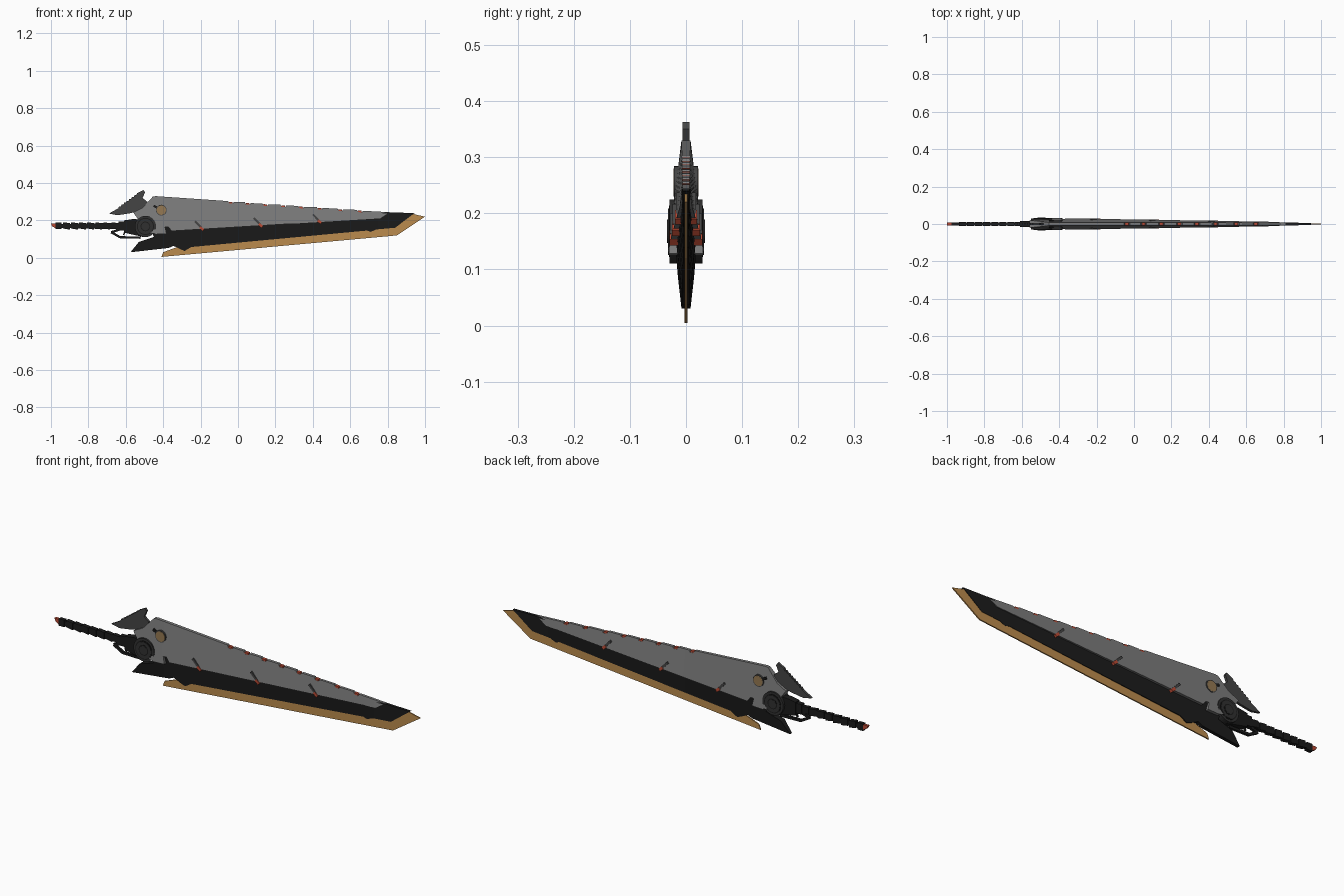
import bpy, bmesh, math
from mathutils import Vector

if "Cube" in bpy.data.objects:
    bpy.data.objects.remove(bpy.data.objects["Cube"])


def mat(name, r, g, b):
    m = bpy.data.materials.new(name)
    m.diffuse_color = (r, g, b, 1)
    m.use_nodes = True
    m.node_tree.nodes["Principled BSDF"].inputs["Base Color"].default_value = m.diffuse_color
    return m


GRAY = mat("plate_gray", 0.2, 0.2, 0.2)
DARK = mat("dark_gray", 0.06, 0.06, 0.06)
CHAR = mat("charcoal", 0.03, 0.03, 0.03)
BLACK = mat("black", 0.011, 0.011, 0.011)
GOLD = mat("gold", 0.5, 0.26, 0.075)
BRASS = mat("dull_brass", 0.3, 0.19, 0.085)
RED = mat("red", 0.5, 0.07, 0.035)


def lerp(a, b, t):
    t = max(0, min(1, t))
    return a + (b - a) * t


def prism(name, pts, half, material, cuts=()):
    """Flat x-z outline thickened to +-half(x, z), sliced at the given x cuts."""
    f = half if callable(half) else (lambda x, z: half)
    bm = bmesh.new()
    bm.faces.new([bm.verts.new((x, 0, z)) for x, z in pts])
    for c in cuts:
        bmesh.ops.bisect_plane(bm, geom=bm.verts[:] + bm.edges[:] + bm.faces[:],
                               plane_co=(c, 0, 0), plane_no=(1, 0, 0))
    bm.verts.index_update()
    n = len(bm.verts)
    co = [v.co.copy() for v in bm.verts]
    verts = [(c.x, s * f(c.x, c.z), c.z) for s in (-1, 1) for c in co]
    front = [[v.index for v in fa.verts] for fa in bm.faces]
    faces = front + [[i + n for i in reversed(fa)] for fa in front]
    for e in bm.edges:
        if len(e.link_faces) == 1:
            a, b = e.verts[0].index, e.verts[1].index
            faces.append([a, b, b + n, a + n])
    bm.free()
    me = bpy.data.meshes.new(name)
    me.from_pydata(verts, [], faces)
    bm = bmesh.new()
    bm.from_mesh(me)
    bmesh.ops.recalc_face_normals(bm, faces=bm.faces[:])
    bm.to_mesh(me)
    bm.free()
    me.materials.append(material)
    ob = bpy.data.objects.new(name, me)
    bpy.context.collection.objects.link(ob)
    return ob


def bar(name, p, q, width, half, material):
    p, q = Vector(p), Vector(q)
    d = (q - p).normalized() * width / 2
    s = Vector((-d.y, d.x))
    return prism(name, [p + s, q + s, q - s, p - s], half, material)


def disc(name, x, z, r, half, material, n=32):
    pts = [(x + r * math.cos(2 * math.pi * i / n), z + r * math.sin(2 * math.pi * i / n))
           for i in range(n)]
    return prism(name, pts, half, material)


def box(name, x0, x1, z0, z1, half, material):
    return prism(name, [(x0, z0), (x1, z0), (x1, z1), (x0, z1)], half, material)


CUTS = [-0.4, -0.2, 0, 0.2, 0.4, 0.6, 0.75]

# Gold cutting edge
prism("cutting_edge", [(-0.41, 0.005), (0.85, 0.12), (1.0, 0.22), (0.93, 0.236),
                       (0.80, 0.19), (-0.25, 0.085), (-0.36, 0.045), (-0.40, 0.03)],
      0.003, GOLD)


# Black blade body, thinner toward its lower edge and the tip
def body_half(x, z):
    t = (x + 0.5) / 1.45
    zb, zt = 0.083 + 0.092 * x, 0.165 + 0.063 * x
    return lerp(lerp(0.008, 0.004, t), lerp(0.02, 0.006, t), (z - zb) / (zt - zb))


prism("blade_body", [(-0.575, 0.03), (-0.37, 0.053), (-0.345, 0.064), (-0.31, 0.047),
                     (-0.285, 0.037), (-0.25, 0.058), (0.69, 0.146), (0.71, 0.139),
                     (0.74, 0.152), (0.84, 0.161), (0.945, 0.24), (0.79, 0.243),
                     (0.72, 0.225), (-0.36, 0.165), (-0.47, 0.165), (-0.45, 0.112),
                     (-0.53, 0.085)], body_half, BLACK, CUTS + [0.85])


# Gray upper plate, wedge section with a notched spine
def spine(x):
    return 0.33 - (x + 0.445) * 0.0677


def plate_half(x, z):
    t = (x + 0.45) / 1.25
    zb, zt = 0.163 + 0.06 * x, spine(x)
    return lerp(lerp(0.032, 0.011, t), lerp(0.008, 0.006, t), (z - zb) / (zt - zb))


NOTCHES = [-0.04, 0.05, 0.145, 0.24, 0.335, 0.435, 0.545, 0.65]
outline = [(-0.51, 0.268), (-0.455, 0.328), (-0.44, 0.33)]
for x in NOTCHES:
    for dx, dz in ((-0.014, 0), (-0.006, 0.012), (0.012, 0.012), (0.018, 0.003)):
        outline.append((x + dx, spine(x + dx) - dz))
outline += [(0.81, 0.244), (0.76, 0.211), (-0.33, 0.145), (-0.355, 0.143),
            (-0.372, 0.165), (-0.39, 0.165), (-0.382, 0.128), (-0.44, 0.126),
            (-0.5, 0.15), (-0.53, 0.2), (-0.56, 0.243)]
prism("upper_plate", outline, plate_half, GRAY, CUTS)
for i, x in enumerate(NOTCHES):
    z = spine(x)
    prism(f"spine_light_{i}", [(x - 0.008, z - 0.016), (x + 0.013, z - 0.016),
                               (x + 0.010, z - 0.004), (x - 0.008, z - 0.003)], 0.0075, RED)

# Slanted pins across the plate's lower edge, with red ends
for i, (x, z) in enumerate([(-0.205, 0.17), (0.11, 0.187), (0.425, 0.207)]):
    h = plate_half(x, z - 0.01) + 0.002
    bar(f"pin_{i}", (x - 0.025, z + 0.026), (x + 0.01, z - 0.010), 0.011, h, DARK)
    bar(f"pin_end_{i}", (x + 0.002, z - 0.006), (x + 0.02, z - 0.022), 0.014, h + 0.001, RED)

# Hub: stepped rings at the guard
for nm, r, h, m in (("rim", 0.057, 0.029, CHAR), ("groove", 0.046, 0.0305, BLACK),
                    ("ring", 0.041, 0.032, CHAR), ("inner_groove", 0.026, 0.0325, BLACK),
                    ("cap", 0.021, 0.0335, CHAR)):
    disc("hub_" + nm, -0.495, 0.168, r, h, m)

# Brass button with its small lever
disc("button_rim", -0.41, 0.255, 0.029, 0.0215, DARK)
disc("button", -0.41, 0.255, 0.025, 0.0225, BRASS)
bar("button_lever", (-0.452, 0.278), (-0.425, 0.265), 0.012, 0.021, BLACK)

# Rear wing with a serrated upper edge
wing = [(-0.69, 0.237)]
a, b = Vector((-0.64, 0.265)), Vector((-0.53, 0.345))
for i in range(8):
    p = a.lerp(b, i / 8)
    wing += [(p.x, p.y), (p.x + 0.004, p.y + 0.010)]
wing += [(-0.505, 0.363), (-0.497, 0.35), (-0.51, 0.32), (-0.485, 0.3),
         (-0.50, 0.245), (-0.55, 0.245), (-0.585, 0.237), (-0.645, 0.228)]
prism("rear_wing", wing, 0.006, DARK)

# Handle: core, grip segments, collar and pommel
prism("handle_core", [(-0.97, 0.16), (-0.5, 0.15), (-0.5, 0.19), (-0.97, 0.18)], 0.007, BLACK)
for i in range(7):
    x = -0.935 + i * 0.043
    prism(f"grip_{i}", [(x, 0.157), (x + 0.036, 0.151), (x + 0.036, 0.186), (x, 0.19)],
          0.010, BLACK)
box("handle_collar", -0.64, -0.6, 0.146, 0.195, 0.012, BLACK)
prism("guard_block", [(-0.61, 0.135), (-0.5, 0.11), (-0.47, 0.2), (-0.56, 0.208), (-0.61, 0.2)],
      0.016, BLACK)
box("pommel_collar", -0.975, -0.945, 0.153, 0.188, 0.009, BLACK)
prism("pommel", [(-0.975, 0.158), (-0.975, 0.183), (-1.0, 0.184), (-0.995, 0.17)], 0.007, RED)

# Trigger guard loop and trigger
loop = [(-0.63, 0.152), (-0.678, 0.137), (-0.63, 0.11), (-0.52, 0.108)]
for i in range(3):
    bar(f"trigger_guard_{i}", loop[i], loop[i + 1], 0.012, 0.006, BLACK)
bar("trigger", (-0.60, 0.15), (-0.612, 0.122), 0.008, 0.004, BLACK)
